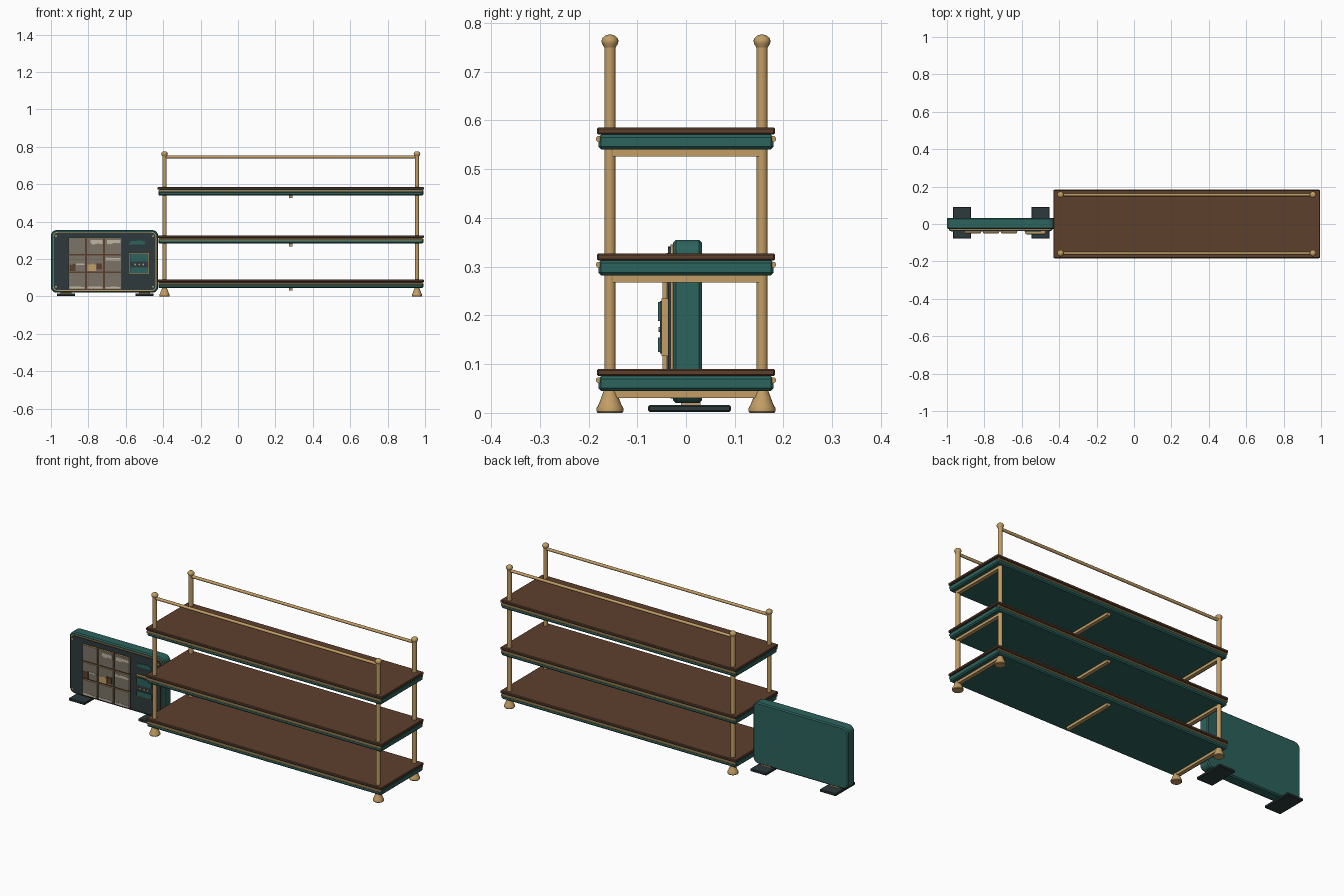
import bpy, bmesh, math, random
from mathutils import Vector

random.seed(4)
cube = bpy.data.objects.get("Cube")
if cube:
    bpy.data.objects.remove(cube, do_unlink=True)


def material(name, r, g, b):
    m = bpy.data.materials.new(name)
    m.use_nodes = True
    m.diffuse_color = (r, g, b, 1)
    m.node_tree.nodes["Principled BSDF"].inputs["Base Color"].default_value = (r, g, b, 1)
    return m


brass = material("brass", 0.54, 0.34, 0.13)
wood = material("brown wood", 0.11, 0.05, 0.027)
teal = material("teal", 0.026, 0.125, 0.11)
slate = material("dark slate", 0.026, 0.042, 0.045)
taupe = material("taupe", 0.2, 0.175, 0.135)
cream = material("cream", 0.52, 0.46, 0.36)


def finish(name, bm, mats, bevel=0, segments=1):
    bmesh.ops.recalc_face_normals(bm, faces=bm.faces)
    mesh = bpy.data.meshes.new(name)
    bm.to_mesh(mesh)
    bm.free()
    ob = bpy.data.objects.new(name, mesh)
    bpy.context.collection.objects.link(ob)
    for m in mats:
        mesh.materials.append(m)
    if bevel:
        mod = ob.modifiers.new("bevel", "BEVEL")
        mod.width, mod.segments = bevel, segments
    return ob


def box(name, x0, x1, y0, y1, z0, z1, mat, bevel=0):
    bm = bmesh.new()
    bmesh.ops.create_cube(bm, size=1)
    for v in bm.verts:
        v.co = ((x0 + x1) / 2 + v.co.x * (x1 - x0),
                (y0 + y1) / 2 + v.co.y * (y1 - y0),
                (z0 + z1) / 2 + v.co.z * (z1 - z0))
    return finish(name, bm, [mat], bevel)


def plate(name, outline, y_back, y_front, mats, bevel=0):
    """Extrude an x-z outline towards the front; a second material colours the front face."""
    bm = bmesh.new()
    face = bm.faces.new([bm.verts.new((x, y_back, z)) for x, z in outline])
    out = bmesh.ops.extrude_face_region(bm, geom=[face], use_keep_orig=True)
    for v in out["geom"]:
        if isinstance(v, bmesh.types.BMVert):
            v.co.y = y_front
    if len(mats) > 1:
        for f in bm.faces:
            if all(abs(v.co.y - y_front) < 1e-5 for v in f.verts):
                f.material_index = 1
    return finish(name, bm, mats, bevel)


def rounded(x0, x1, z0, z1, r, steps=5):
    pts = []
    corners = ((x1 - r, z1 - r), (x0 + r, z1 - r), (x0 + r, z0 + r), (x1 - r, z0 + r))
    for k, (cx, cz) in enumerate(corners):
        for i in range(steps + 1):
            a = math.pi / 2 * (k + i / steps)
            pts.append((cx + r * math.cos(a), cz + r * math.sin(a)))
    return pts


def smooth(ob):
    bpy.ops.object.select_all(action="DESELECT")
    ob.select_set(True)
    bpy.context.view_layer.objects.active = ob
    bpy.ops.object.shade_smooth_by_angle(angle=math.radians(35))


def lathe(name, profile, centre, mat, axis="Z", segments=16):
    """Spin (radius, height) pairs around the chosen axis."""
    bm = bmesh.new()
    rings = []
    for r, h in profile:
        ring = []
        for i in range(segments):
            a = 2 * math.pi * i / segments
            c, s = r * math.cos(a), r * math.sin(a)
            local = {"Z": (c, s, h), "X": (h, c, s), "Y": (c, h, s)}[axis]
            ring.append(bm.verts.new(Vector(centre) + Vector(local)))
        rings.append(ring)
    for lo, hi in zip(rings, rings[1:]):
        for i in range(segments):
            j = (i + 1) % segments
            bm.faces.new((lo[i], lo[j], hi[j], hi[i]))
    bm.faces.new(rings[0])
    bm.faces.new(rings[-1])
    smooth(finish(name, bm, [mat]))


# Shelves with edge rails and cross bars
LEFT, RIGHT, DEPTH = -0.43, 0.995, 0.183
MID = (LEFT + RIGHT) / 2
POST_X, POST_Y = (-0.393, 0.957), 0.156
for level, z in (("lower", 0.045), ("middle", 0.282), ("upper", 0.54)):
    box(level + "_shelf_tray", LEFT + 0.004, RIGHT - 0.004, -0.18, 0.18, z, z + 0.031, teal, 0.006)
    box(level + "_shelf_top", LEFT, RIGHT, -DEPTH, DEPTH, z + 0.031, z + 0.045, wood, 0.003)
    for side, y in (("front", -0.179), ("back", 0.179)):
        lathe(f"{level}_{side}_edge_rail", [(0.006, LEFT + 0.006), (0.006, RIGHT - 0.006)],
              (0, y, z + 0.022), brass, "X", 10)
    for x in (POST_X[0], MID, POST_X[1]):
        box(level + "_cross_bar", x - 0.01, x + 0.01, -0.15, 0.15, z - 0.014, z + 0.002, brass)

# Posts with flared feet and ball finials, joined by top rails
FOOT = [(0.025, 0), (0.0275, 0.003), (0.0275, 0.01), (0.023, 0.018), (0.017, 0.034), (0.013, 0.045)]
BALL = [(0.011, 0.748), (0.0165, 0.758), (0.0175, 0.763), (0.0155, 0.769), (0.01, 0.774), (0.003, 0.776)]
for side, y in (("front", -POST_Y), ("back", POST_Y)):
    for x in POST_X:
        lathe(side + "_post", [(0.0117, 0.03), (0.0117, 0.755)], (x, y, 0), brass)
        lathe(side + "_foot", FOOT, (x, y, 0), brass)
        lathe(side + "_finial", BALL, (x, y, 0), brass)
    lathe(side + "_top_rail", [(0.008, POST_X[0]), (0.008, POST_X[1])], (0, y, 0.746), brass, "X", 12)

# Upright cabinet: body, brass rim and dark front panel
plate("cabinet_body", rounded(-1, -0.427, 0.02, 0.355, 0.03), 0.033, -0.027, [teal], 0.006)
plate("cabinet_rim", rounded(-0.99, -0.437, 0.03, 0.345, 0.025), -0.026, -0.032, [brass])
plate("front_panel", rounded(-0.986, -0.441, 0.034, 0.341, 0.022), -0.03, -0.037, [slate])
for x in (-0.973, -0.454):
    for z in (0.052, 0.323):
        lathe("panel_rivet", [(0.005, -0.04), (0.005, -0.036)], (x, 0, z), brass, "Y", 10)

# Cabinet stands
for x in (-0.92, -0.5):
    box("stand_plate", x - 0.049, x + 0.049, -0.078, 0.092, 0.002, 0.016, slate, 0.003)
    box("stand_neck", x - 0.03, x + 0.03, -0.01, 0.03, 0.014, 0.024, brass)


# Three by three picture tiles with ragged pale patches
def patch(name, x0, x1, z0, z1, mat, ragged_top=True):
    n = 7
    wavy = [(x0 + (x1 - x0) * i / n, random.uniform(0, 0.35)) for i in range(n + 1)]
    h = z1 - z0
    if ragged_top:
        pts = [(x1, z0), (x0, z0)] + [(x, z1 - k * h) for x, k in wavy]
    else:
        pts = [(x1, z1), (x0, z1)] + [(x, z0 + k * h) for x, k in wavy]
    plate(name, pts, -0.047, -0.0495, [mat])


box("tile_backing", -0.907, -0.623, -0.04, -0.036, 0.034, 0.315, wood)
W, PITCH = 0.086, 0.097
for row in range(3):
    for col in range(3):
        x, z = -0.905 + col * PITCH, 0.039 + row * 0.0945
        tile = [(x, z), (x + W, z), (x + W, z + W), (x, z + W)]
        plate("picture_tile", tile, -0.038, -0.048, [brass, taupe])
        if row == 0:
            patch("pale_ground", x + 0.003, x + W - 0.003, z + 0.003, z + 0.016, cream)
        elif row == 2 and col > 0:
            patch("pale_cloud", x + 0.01 * (3 - col), x + W - 0.003, z + 0.05, z + W - 0.012, cream, False)
        elif row == 1 and col == 0:
            patch("brown_shape", x + 0.003, x + 0.035, z + 0.003, z + 0.045, wood)
            patch("pale_ledge", x + 0.04, x + W - 0.003, z + 0.035, z + 0.045, cream)
        elif row == 1 and col == 1:
            patch("tan_shape", x + 0.003, x + 0.05, z + 0.003, z + 0.045, brass)
            patch("brown_shape", x + 0.052, x + 0.08, z + 0.01, z + 0.05, wood)
        elif row == 1:
            patch("pale_ledge", x + 0.003, x + W - 0.003, z + 0.06, z + 0.075, cream)

# Control panel with two teal plates, buttons and a small badge strip
box("control_frame", -0.582, -0.474, -0.05, -0.036, 0.117, 0.235, brass)
box("control_face", -0.577, -0.479, -0.053, -0.049, 0.122, 0.23, slate)
for z0, z1 in ((0.125, 0.155), (0.188, 0.227)):
    box("control_plate", -0.574, -0.482, -0.057, -0.052, z0, z1, teal)
for x in (-0.55, -0.528, -0.506):
    lathe("control_button", [(0.005, -0.056), (0.005, -0.052)], (x, 0, 0.171), brass, "Y", 10)
strip = [(-0.585, 0.278), (-0.5, 0.278), (-0.497, 0.292), (-0.52, 0.3), (-0.575, 0.295)]
plate("badge_strip", strip, -0.036, -0.04, [teal])
